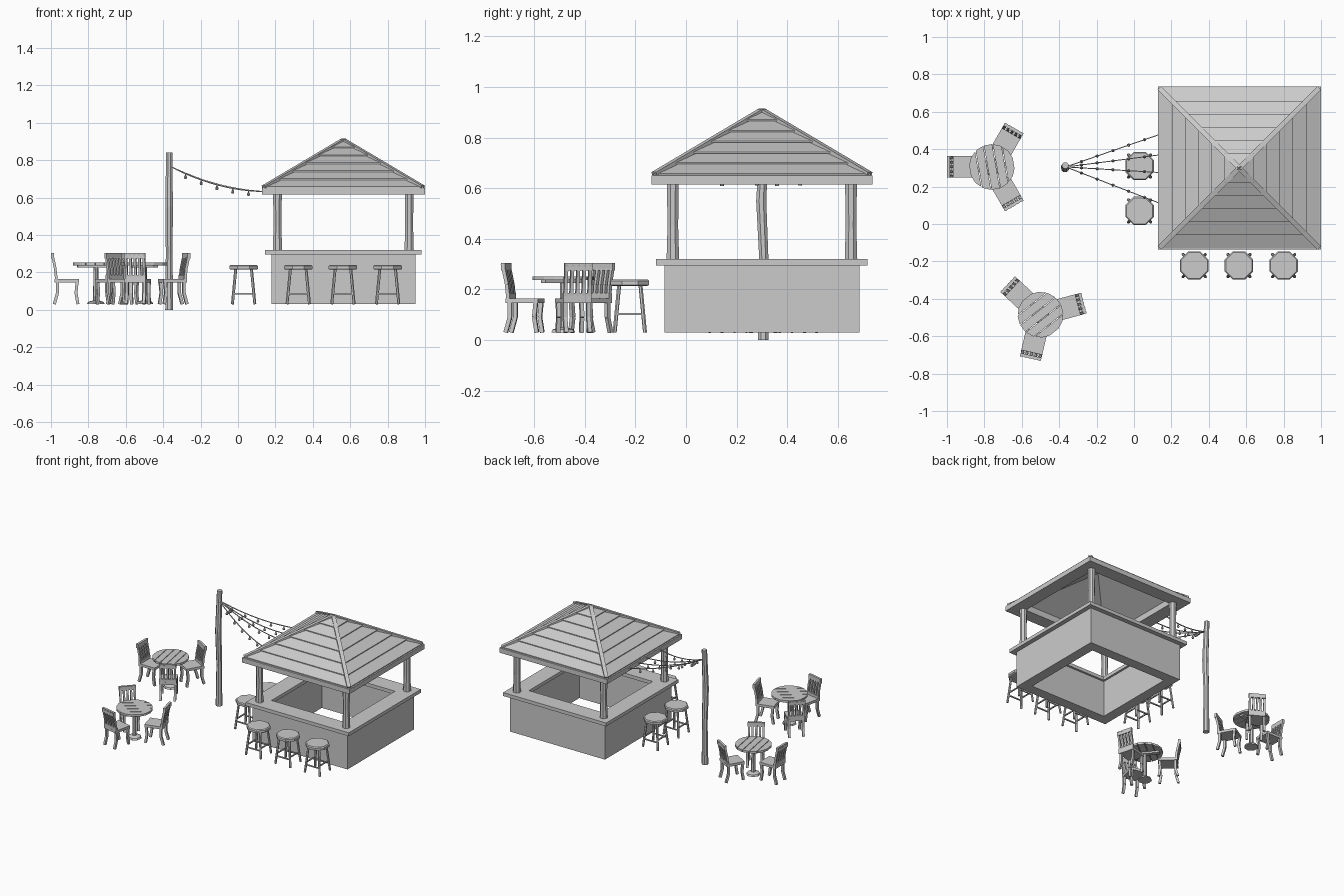
import bpy, bmesh, math
from mathutils import Vector, Matrix

cube = bpy.data.objects.get("Cube")
if cube:
    bpy.data.objects.remove(cube)

GREY = (0.6, 0.6, 0.6, 1)
mat = bpy.data.materials.new("plain grey")
mat.use_nodes = True
mat.diffuse_color = GREY
mat.node_tree.nodes["Principled BSDF"].inputs["Base Color"].default_value = GREY


def finish(name, bm, loc=(0, 0, 0), turn=0):
    bmesh.ops.recalc_face_normals(bm, faces=bm.faces)
    mesh = bpy.data.meshes.new(name)
    bm.to_mesh(mesh)
    bm.free()
    mesh.materials.append(mat)
    obj = bpy.data.objects.new(name, mesh)
    obj.location = loc
    obj.rotation_euler.z = turn
    bpy.context.collection.objects.link(obj)
    return obj


def copy(obj, loc, turn=0):
    twin = obj.copy()
    twin.location = loc
    twin.rotation_euler.z = turn
    bpy.context.collection.objects.link(twin)


def lathe(bm, profile, sides, closed=False, centre=(0, 0)):
    """Turn (flat radius, height) points into a many-sided solid."""
    scale = 1 / math.cos(math.pi / sides)
    rings = []
    for r, z in profile:
        ring = []
        for i in range(sides):
            a = (i + 0.5) * math.tau / sides
            ring.append(bm.verts.new((centre[0] + r * scale * math.cos(a),
                                      centre[1] + r * scale * math.sin(a), z)))
        rings.append(ring)
    pairs = list(zip(rings, rings[1:]))
    if closed:
        pairs.append((rings[-1], rings[0]))
    else:
        bm.faces.new(rings[0])
        bm.faces.new(rings[-1])
    for low, high in pairs:
        for i in range(sides):
            j = (i + 1) % sides
            bm.faces.new((low[i], low[j], high[j], high[i]))


def bar(bm, points, width, depth=None, sides=4):
    """Straight-sided bar following a short path."""
    depth = depth or width
    for p, q in zip(points, points[1:]):
        p, q = Vector(p), Vector(q)
        spin = (q - p).to_track_quat('Z', 'Y').to_matrix().to_4x4()
        m = Matrix.Translation((p + q) / 2) @ spin @ Matrix.Diagonal((width, depth, 1, 1))
        m = m @ Matrix.Rotation(math.pi / sides, 4, 'Z')
        bmesh.ops.create_cone(bm, cap_ends=True, segments=sides, depth=(q - p).length,
                              radius1=0.5 / math.cos(math.pi / sides),
                              radius2=0.5 / math.cos(math.pi / sides), matrix=m)


def box(bm, centre, size):
    bmesh.ops.create_cube(bm, size=1, matrix=Matrix.Translation(centre) @ Matrix.Diagonal((*size, 1)))


HUT = (0.563, 0.3, 0)

# Bar walls and counter top, both open in the middle
bm = bmesh.new()
lathe(bm, [(0.385, 0.03), (0.385, 0.295), (0.31, 0.295), (0.31, 0.03)], 4, True)
finish("bar_walls", bm, HUT)
bm = bmesh.new()
lathe(bm, [(0.418, 0.295), (0.418, 0.32), (0.295, 0.32), (0.295, 0.295)], 4, True)
finish("counter_top", bm, HUT)

# Corner posts
bm = bmesh.new()
for sx in (-1, 1):
    for sy in (-1, 1):
        lathe(bm, [(0.025, 0.31), (0.021, 0.45), (0.024, 0.66)], 8, centre=(sx * 0.352, sy * 0.352))
finish("roof_posts", bm, HUT)

# Hip roof: fascia, lapped board courses, hollow ceiling
APEX, EAVE, COURSES = 0.908, 0.652, 6
outline = [(0.001, 0.87), (0.34, 0.66), (0.34, 0.615), (0.436, 0.615), (0.436, 0.65)]
for i in range(COURSES):
    t, u = i / COURSES, (i + 1) / COURSES
    z, z_top = EAVE + (APEX - EAVE) * t, EAVE + (APEX - EAVE) * u
    outline += [(0.42 * (1 - t) + 0.008, z), (0.42 * (1 - t) + 0.008, z + 0.006),
                (max(0.42 * (1 - u) - 0.002, 0.001), z_top)]
bm = bmesh.new()
lathe(bm, outline, 4, True)
finish("roof", bm, HUT)
bm = bmesh.new()
for sx in (-1, 1):
    for sy in (-1, 1):
        bar(bm, [(sx * 0.425, sy * 0.425, 0.655), (0, 0, 0.907)], 0.026, 0.018)
finish("roof_hips", bm, HUT)

# Light pole, slightly crooked
bm = bmesh.new()
lathe(bm, [(0.021, 0), (0.018, 0.3), (0.02, 0.55), (0.017, 0.84)], 8)
for v in bm.verts:
    v.co.y += 0.008 * math.sin(v.co.z * 9)
finish("light_pole", bm, (-0.368, 0.305, 0))

# Sagging light strings with hanging bulbs
strings, bulbs = bmesh.new(), bmesh.new()
start = Vector((-0.365, 0.305, 0.768))
for k, end_y in enumerate((0.48, 0.37, 0.275, 0.11)):
    end = Vector((0.14, end_y, 0.632))
    path = []
    for i in range(13):
        t = i / 12
        p = start.lerp(end, t)
        p.z -= (0.11 + 0.02 * (k % 2)) * t * (1 - t)
        path.append(p)
    bar(strings, path, 0.005)
    for p in path[2:12:2]:
        lathe(bulbs, [(0.003, p.z), (0.003, p.z - 0.01), (0.008, p.z - 0.02),
                      (0.006, p.z - 0.028)], 6, centre=(p.x, p.y))
finish("light_strings", strings)
finish("light_bulbs", bulbs)

# Bar stools: eight-sided seat, four splayed legs, rungs
bm = bmesh.new()
lathe(bm, [(0.069, 0.214), (0.076, 0.218), (0.076, 0.234), (0.07, 0.24)], 8)
corners = [(1, 1), (-1, 1), (-1, -1), (1, -1)]
for i, (sx, sy) in enumerate(corners):
    nx, ny = corners[(i + 1) % 4]
    bar(bm, [(sx * 0.042, sy * 0.042, 0.218), (sx * 0.06, sy * 0.06, 0.03)], 0.014, sides=6)
    z = 0.085 + 0.018 * (i % 2)
    bar(bm, [(sx * 0.054, sy * 0.054, z), (nx * 0.054, ny * 0.054, z)], 0.008)
stool = finish("bar_stool", bm, (0.322, -0.222, 0))
for x, y in ((0.561, -0.222), (0.8, -0.222), (0.03, 0.07), (0.03, 0.31)):
    copy(stool, (x, y, 0))

# Chair facing -x, measured outward from the table centre
bm = bmesh.new()
box(bm, (0.155, 0, 0.156), (0.13, 0.115, 0.018))
for s in (-1, 1):
    y = s * 0.048
    bar(bm, [(0.1, y, 0.15), (0.106, y, 0.09), (0.096, y, 0.03)], 0.016)
    bar(bm, [(0.205, y, 0.15), (0.205, y, 0.09), (0.222, y, 0.03)], 0.016)
for i in range(5):
    y = (i - 2) * 0.0245
    bar(bm, [(0.21, y, 0.15), (0.217, y, 0.22), (0.234, y, 0.3)], 0.013, 0.014)
box(bm, (0.231, 0, 0.289), (0.016, 0.115, 0.03))
box(bm, (0.212, 0, 0.175), (0.015, 0.115, 0.022))
chair = finish("chair", bm, (-0.76, 0.305, 0), math.pi)

# Round table: planked top on a central post
bm = bmesh.new()
PLANKS, R = 5, 0.12
for i in range(PLANKS):
    plank = bmesh.new()
    lathe(plank, [(R, 0.237), (R, 0.252)], 16)
    lo, hi = -R + 2 * R * i / PLANKS + 0.002, -R + 2 * R * (i + 1) / PLANKS - 0.002
    for y, n in ((lo, -1), (hi, 1)):
        cut = bmesh.ops.bisect_plane(plank, geom=plank.verts[:] + plank.edges[:] + plank.faces[:],
                                     plane_co=(0, y, 0), plane_no=(0, n, 0), clear_outer=True)
        bmesh.ops.holes_fill(plank, edges=[e for e in plank.edges if e.is_boundary])
    temp = bpy.data.meshes.new("plank")
    plank.to_mesh(temp)
    plank.free()
    bm.from_mesh(temp)
    bpy.data.meshes.remove(temp)
box(bm, (0, 0, 0.231), (0.03, 0.2, 0.012))
lathe(bm, [(0.045, 0.03), (0.04, 0.042), (0.014, 0.05), (0.012, 0.235)], 8)
table = finish("round_table", bm, (-0.76, 0.305, 0), math.radians(100))
copy(table, (-0.5, -0.485, 0), math.radians(38))

# Remaining chairs around both tables
for angle in (60, -60):
    copy(chair, (-0.76, 0.305, 0), math.radians(angle))
for angle in (15, 137, 257):
    copy(chair, (-0.5, -0.485, 0), math.radians(angle))
